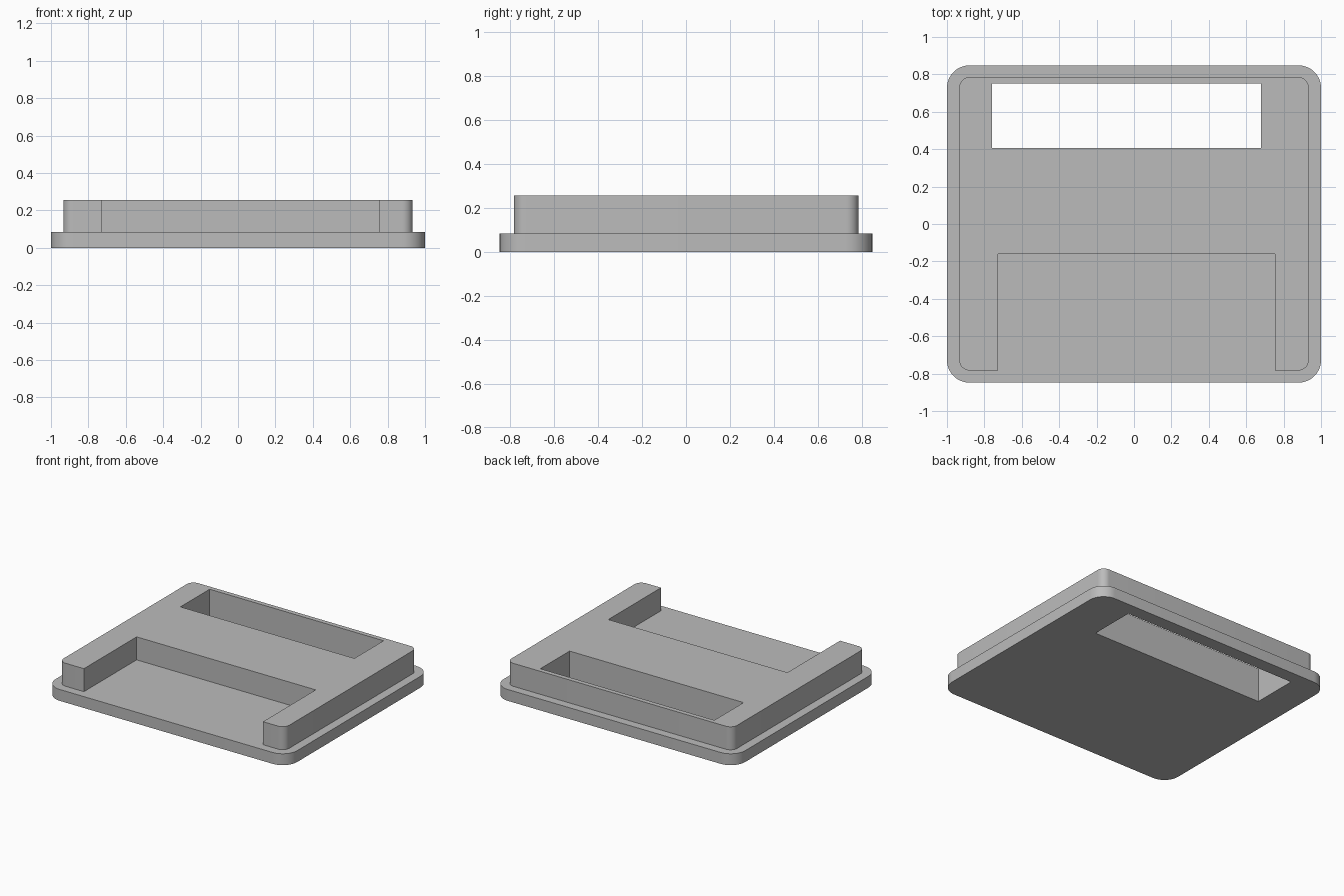
import bpy
import bmesh
import math

cube = bpy.data.objects.get("Cube")
if cube:
    bpy.data.objects.remove(cube, do_unlink=True)

grey = bpy.data.materials.new("plain_grey")
grey.use_nodes = True
colour = (0.5, 0.5, 0.5, 1)
grey.diffuse_color = colour
grey.node_tree.nodes["Principled BSDF"].inputs["Base Color"].default_value = colour


def slab(name, x0, x1, y0, y1, z0, z1, radius=0.0, steps=10):
    """Upright block whose plan is a rectangle, with rounded corners if radius is set."""
    corners = [(x1, y1, -1, -1), (x0, y1, 1, -1), (x0, y0, 1, 1), (x1, y0, -1, 1)]
    outline = []
    for i, (x, y, sx, sy) in enumerate(corners):
        if radius == 0:
            outline.append((x, y))
            continue
        for k in range(steps + 1):
            a = math.pi / 2 * (i + k / steps)
            outline.append((x + radius * (sx + math.cos(a)),
                            y + radius * (sy + math.sin(a))))
    bm = bmesh.new()
    face = bm.faces.new([bm.verts.new((x, y, z0)) for x, y in outline])
    top = bmesh.ops.extrude_face_region(bm, geom=[face])["geom"]
    verts = [v for v in top if isinstance(v, bmesh.types.BMVert)]
    bmesh.ops.translate(bm, verts=verts, vec=(0, 0, z1 - z0))
    bmesh.ops.recalc_face_normals(bm, faces=bm.faces)
    mesh = bpy.data.meshes.new(name)
    bm.to_mesh(mesh)
    bm.free()
    mesh.materials.append(grey)
    obj = bpy.data.objects.new(name, mesh)
    bpy.context.collection.objects.link(obj)
    return obj


def combine(target, tool, operation):
    """Apply a boolean and remove the tool."""
    mod = target.modifiers.new(operation.lower(), "BOOLEAN")
    mod.operation = operation
    mod.solver = "EXACT"
    mod.object = tool
    bpy.ops.object.select_all(action="DESELECT")
    bpy.context.view_layer.objects.active = target
    target.select_set(True)
    bpy.ops.object.modifier_apply(modifier=mod.name)
    bpy.data.objects.remove(tool, do_unlink=True)


BASE_TOP, TOP = 0.085, 0.257

# Wide flange at the bottom
body = slab("cover_body", -1, 1, -0.848, 0.848, 0, BASE_TOP, 0.12)

# Raised block with an open notch at the front
block = slab("raised_block", -0.934, 0.934, -0.783, 0.785, 0.04, TOP, 0.055)
combine(block, slab("notch_cutter", -0.727, 0.755, -1, -0.16, -0.1, 0.4), "DIFFERENCE")
combine(body, block, "UNION")

# Slot through the full height near the back
combine(body, slab("slot_cutter", -0.76, 0.68, 0.405, 0.75, -0.1, 0.4), "DIFFERENCE")

bpy.ops.object.shade_smooth_by_angle(angle=math.radians(30))
